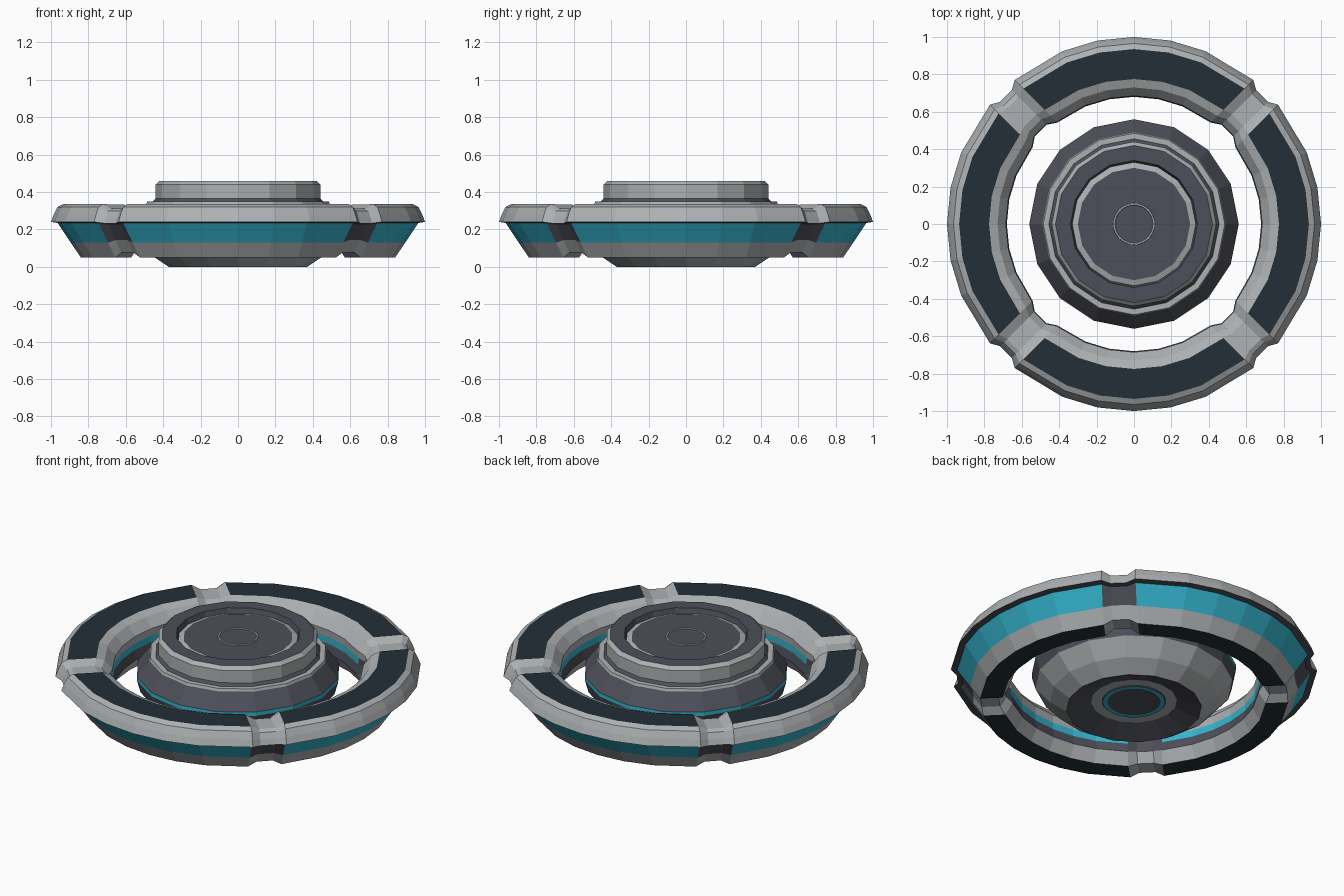
import bpy, bmesh
from math import pi, sin, cos, sqrt

old = bpy.data.objects.get("Cube")
if old:
    bpy.data.objects.remove(old, do_unlink=True)


def material(name, rgb):
    m = bpy.data.materials.new(name)
    m.use_nodes = True
    m.diffuse_color = (*rgb, 1)
    node = next(n for n in m.node_tree.nodes if n.type == 'BSDF_PRINCIPLED')
    node.inputs["Base Color"].default_value = (*rgb, 1)
    return m


materials = [
    material("light grey", (0.42, 0.44, 0.45)),
    material("dark grey", (0.075, 0.078, 0.1)),
    material("navy panel", (0.017, 0.028, 0.038)),
    material("teal", (0.035, 0.46, 0.62)),
]
GREY, DARK, NAVY, TEAL = range(len(materials))


def sweep(name, profile, stations, place, closed, colour_rule=None):
    """Place an (r, z, colour) profile at each station around z and skin it."""
    bm = bmesh.new()
    rows = []
    for s in stations:
        rows.append([bm.verts.new(place(s, r, z)) for r, z, c in profile])
    n = len(profile)
    for i, row in enumerate(rows):
        nxt = rows[(i + 1) % len(rows)]
        for j in range(n if closed else n - 1):
            k = (j + 1) % n
            face = bm.faces.new((row[j], nxt[j], nxt[k], row[k]))
            colour = profile[j][2]
            if colour_rule:
                colour = colour_rule(colour, stations[i], j)
            face.material_index = colour
    bmesh.ops.remove_doubles(bm, verts=bm.verts, dist=0.0001)
    bmesh.ops.recalc_face_normals(bm, faces=bm.faces)
    mesh = bpy.data.meshes.new(name)
    bm.to_mesh(mesh)
    bm.free()
    for m in materials:
        mesh.materials.append(m)
    obj = bpy.data.objects.new(name, mesh)
    bpy.context.collection.objects.link(obj)
    return obj


def lathe(name, profile, sides):
    def place(a, r, z):
        return (r * cos(a), r * sin(a), z)
    return sweep(name, profile, [2 * pi * i / sides for i in range(sides)], place, False)


# Outer ring: arcs of full section, with a narrow shrunken channel on each diagonal
ring_profile = [
    (1.0, 0.24, GREY), (0.985, 0.28, GREY), (0.965, 0.32, GREY), (0.935, 0.335, NAVY),
    (0.775, 0.333, GREY), (0.73, 0.315, GREY), (0.685, 0.26, GREY),
    (0.69, 0.215, TEAL), (0.69, 0.175, DARK), (0.68, 0.12, GREY),
    (0.72, 0.05, NAVY), (0.84, 0.05, GREY), (0.895, 0.13, TEAL),
    (0.965, 0.235, DARK),
]
MID_R, MID_Z, SHRINK = 0.83, 0.2, 0.82
GAP, FLOOR = 0.093, 0.045

# Each station: direction angle, sideways offset, section scale, is it in the gap
ring_stations = []
for q in range(4):
    diagonal = pi / 4 + q * pi / 2
    ring_stations += [(diagonal, -GAP, 1, True), (diagonal, -FLOOR, SHRINK, True),
                      (diagonal, FLOOR, SHRINK, True), (diagonal, GAP, 1, False)]
    for step in range(2, 7):
        ring_stations.append((diagonal + step * pi / 16, 0, 1, False))


def place_ring(station, r, z):
    a, side, scale, gap = station
    r = MID_R + (r - MID_R) * scale
    z = MID_Z + (z - MID_Z) * scale
    along = sqrt(r * r - side * side)
    return (along * cos(a) - side * sin(a), along * sin(a) + side * cos(a), z)


def ring_colour(colour, station, j):
    if station[3]:
        return {NAVY: GREY, TEAL: DARK}.get(colour, colour)
    return colour


sweep("outer_ring", ring_profile, ring_stations, place_ring, True, ring_colour)

# Central hub: stepped top, flared skirt and hollow underside
hub_profile = [
    (0, 0.44, DARK), (0.30, 0.44, GREY), (0.33, 0.43, DARK), (0.34, 0.46, DARK),
    (0.42, 0.46, GREY), (0.44, 0.44, GREY), (0.44, 0.365, DARK),
    (0.455, 0.35, GREY), (0.485, 0.35, GREY), (0.49, 0.335, DARK),
    (0.56, 0.245, TEAL), (0.56, 0.222, DARK), (0.54, 0.15, GREY),
    (0.46, 0.06, GREY), (0.37, 0, DARK), (0.235, 0.045, GREY), (0, 0.045, GREY),
]
lathe("central_hub", hub_profile, 16)

# Round button on the hub top
lathe("top_button", [(0.112, 0.438, GREY), (0.11, 0.446, GREY), (0.102, 0.446, GREY),
                     (0.1, 0.442, DARK), (0, 0.442, DARK)], 32)

# Glowing ring and lens under the hub
lathe("bottom_glow_ring", [(0.175, 0.046, DARK), (0.17, 0.04, TEAL), (0.145, 0.04, DARK),
                           (0.12, 0.042, DARK), (0, 0.042, DARK)], 24)
